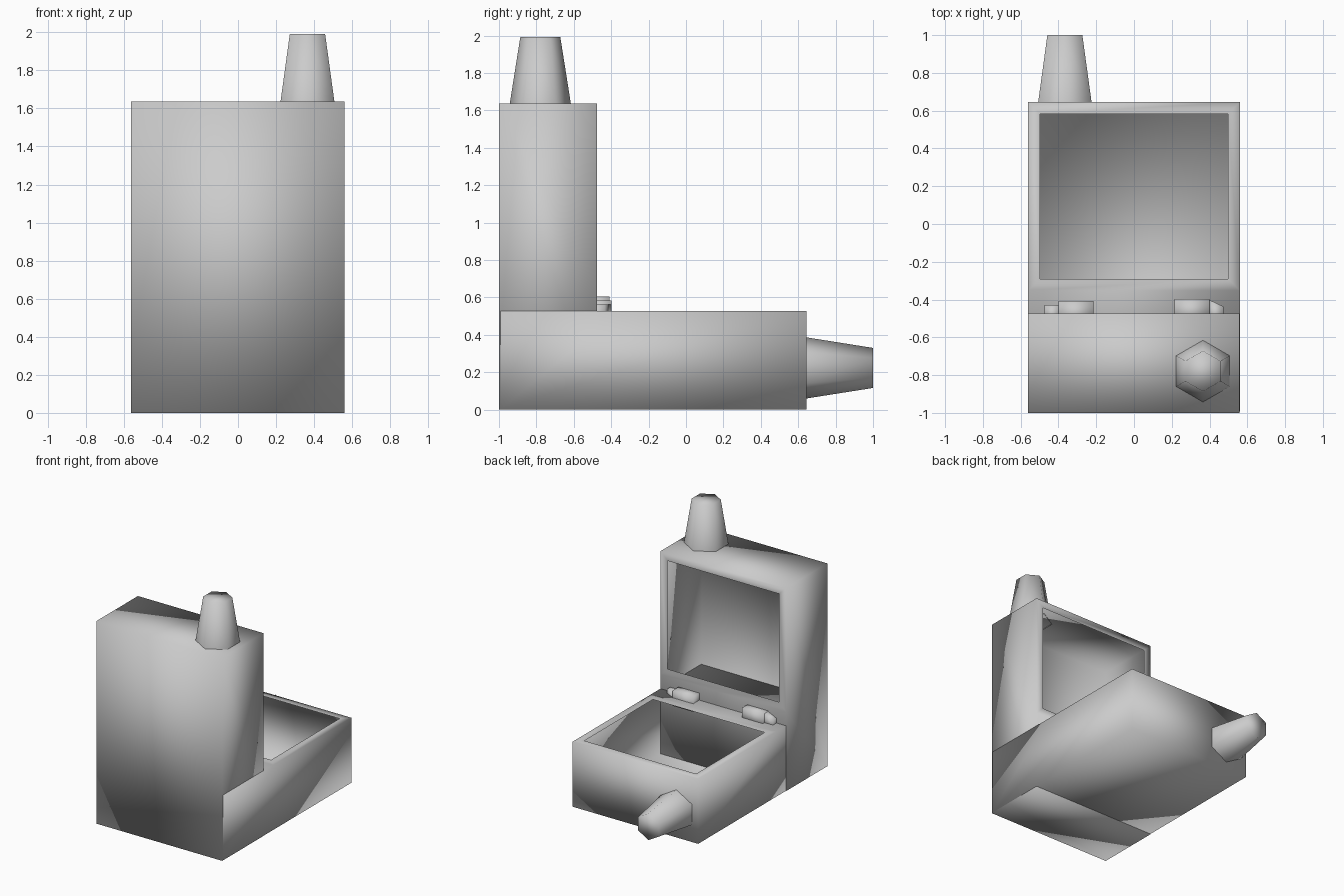
import bpy, bmesh, math
from mathutils import Matrix, Vector

if "Cube" in bpy.data.objects:
    bpy.data.objects.remove(bpy.data.objects["Cube"])

# Turns every base-half part into its matching lid-half part
TO_LID = Matrix(((-1, 0, 0, -0.001), (0, 0, 1, -1.002), (0, 1, 0, 0.992), (0, 0, 0, 1)))


def add_pair(name, bm):
    """Make the base part and its rotated copy on the lid."""
    for half in ("base", "lid"):
        mesh = bpy.data.meshes.new(half + "_" + name)
        if half == "lid":
            bm.transform(TO_LID)
        bm.to_mesh(mesh)
        mesh.shade_smooth()
        obj = bpy.data.objects.new(half + "_" + name, mesh)
        bpy.context.collection.objects.link(obj)
    bm.free()


def box(lo, hi):
    bm = bmesh.new()
    lo, hi = Vector(lo), Vector(hi)
    size = hi - lo
    bmesh.ops.create_cube(bm, size=1, matrix=Matrix.Translation((lo + hi) / 2) @ Matrix.Diagonal((*size, 1)))
    return bm


# Case half: thin hollow shell with a rectangular opening behind the hinge strip
bm = box((-0.56, -0.992, 0.002), (0.56, 0.645, 0.527))
top = max(bm.faces, key=lambda f: f.calc_center_median().z)
bmesh.ops.bisect_plane(bm, geom=[top] + list(top.edges) + list(top.verts),
                       plane_co=(0, -0.352, 0), plane_no=(0, 1, 0))
top = max((f for f in bm.faces if f.normal.z > 0.9), key=lambda f: f.calc_center_median().y)
bmesh.ops.inset_individual(bm, faces=[top], thickness=0.062, use_even_offset=True)
bmesh.ops.delete(bm, geom=[top], context='FACES_ONLY')
add_pair("tray", bm)

# Tapered six-sided knob on the outer end, open where it meets the case
bm = bmesh.new()
bmesh.ops.create_cone(bm, cap_ends=True, segments=6, radius1=0.164, radius2=0.107, depth=0.36,
                      matrix=Matrix.Translation((-0.366, 0.82, 0.223)) @ Matrix.Rotation(-math.pi / 2, 4, 'X'))
inner = min(bm.faces, key=lambda f: f.calc_center_median().y)
bmesh.ops.delete(bm, geom=[inner], context='FACES_ONLY')
add_pair("knob", bm)

# Hinge barrel
add_pair("hinge_barrel", box((-0.40, -0.53, 0.48), (-0.215, -0.408, 0.605)))

# Tapered hinge tip
bm = box((-0.475, -0.52, 0.48), (-0.40, -0.43, 0.60))
for v in bm.verts:
    if v.co.x < -0.45 and v.co.z > 0.55:
        v.co.z = 0.565
add_pair("hinge_tip", bm)
